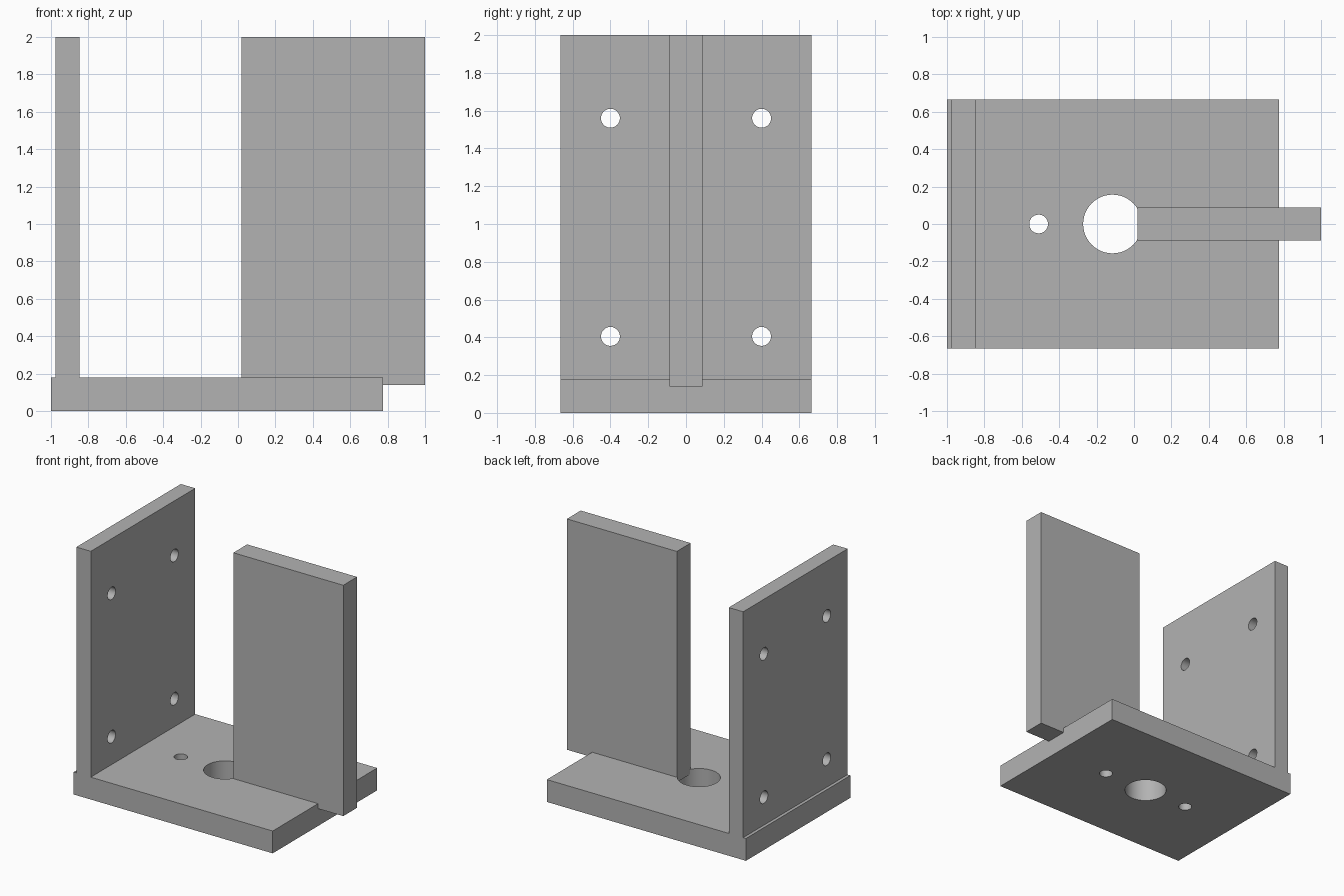
import bpy
import bmesh
from math import radians
from mathutils import Matrix, Vector

if "Cube" in bpy.data.objects:
    bpy.data.objects.remove(bpy.data.objects["Cube"], do_unlink=True)

grey = bpy.data.materials.new("plain grey")
grey.use_nodes = True
grey.diffuse_color = (0.45, 0.45, 0.45, 1)
grey.node_tree.nodes["Principled BSDF"].inputs["Base Color"].default_value = grey.diffuse_color


def add_object(name, bm):
    mesh = bpy.data.meshes.new(name)
    bm.to_mesh(mesh)
    bm.free()
    mesh.materials.append(grey)
    obj = bpy.data.objects.new(name, mesh)
    bpy.context.collection.objects.link(obj)
    return obj


def block(name, low, high):
    """Box spanning two opposite corners."""
    low, high = Vector(low), Vector(high)
    bm = bmesh.new()
    bmesh.ops.create_cube(bm, size=1, matrix=Matrix.Translation((low + high) / 2)
                          @ Matrix.Diagonal((high - low).to_4d()))
    return add_object(name, bm)


def drill(obj, holes, turn=Matrix()):
    """Cut round holes, each a (centre, radius) pair, along the turned z axis."""
    bm = bmesh.new()
    for centre, radius in holes:
        bmesh.ops.create_cone(bm, cap_ends=True, segments=48, radius1=radius,
                              radius2=radius, depth=0.6,
                              matrix=Matrix.Translation(centre) @ turn)
    cutter = add_object(obj.name + "_cutter", bm)
    cutter.hide_render = True
    mod = obj.modifiers.new("holes", "BOOLEAN")
    mod.operation, mod.solver, mod.object = "DIFFERENCE", "EXACT", cutter
    bpy.ops.object.select_all(action="DESELECT")
    bpy.context.view_layer.objects.active = obj
    obj.select_set(True)
    bpy.ops.object.modifier_apply(modifier=mod.name)
    bpy.data.objects.remove(cutter, do_unlink=True)
    bpy.ops.object.shade_smooth_by_angle(angle=radians(30))


# Base with a central bore and a small hole on either side
base = block("base_plate", (-1, -0.665, 0), (0.775, 0.665, 0.18))
bore_x = -0.115
drill(base, [((bore_x, 0, 0.1), 0.157)]
      + [((bore_x + s * 0.395, 0, 0.1), 0.05) for s in (-1, 1)])

# Upright mounting wall with four screw holes
wall = block("mounting_wall", (-0.975, -0.665, 0.14), (-0.847, 0.665, 2))
drill(wall, [((-0.91, y, z), 0.05) for y in (-0.4, 0.4) for z in (0.405, 1.56)],
      Matrix.Rotation(radians(90), 4, "Y"))

# Upright fin sunk slightly into the base and overhanging its edge
block("upright_fin", (0.02, -0.088, 0.14), (1, 0.088, 2))
